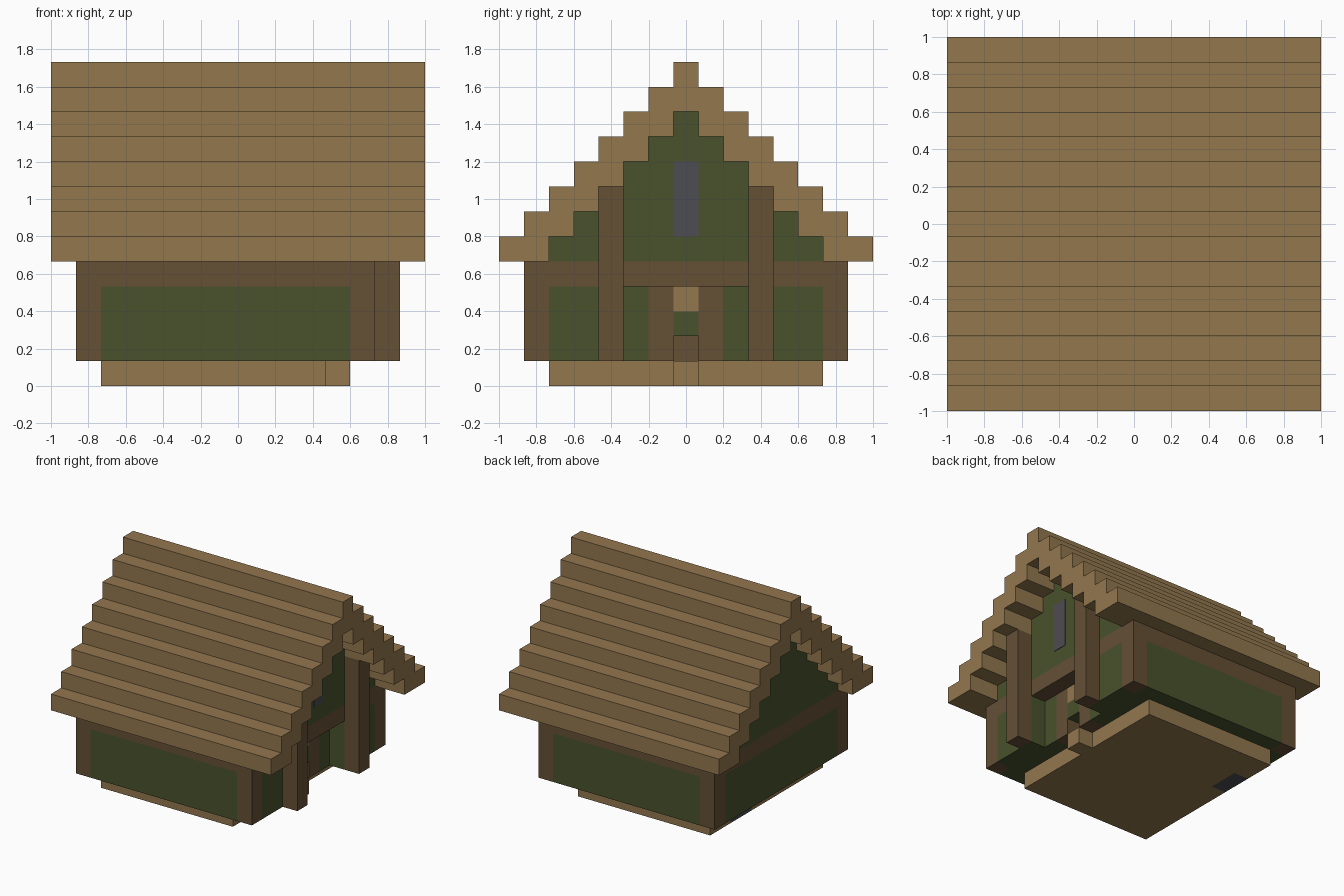
import bpy
import bmesh

if "Cube" in bpy.data.objects:
    bpy.data.objects.remove(bpy.data.objects["Cube"], do_unlink=True)

U = 2 / 15  # one building block


def material(name, rgb):
    m = bpy.data.materials.new(name)
    m.use_nodes = True
    color = (*rgb, 1)
    m.diffuse_color = color
    m.node_tree.nodes["Principled BSDF"].inputs["Base Color"].default_value = color
    return m


straw = material("straw tan", (0.288, 0.184, 0.076))
timber = material("timber brown", (0.130, 0.080, 0.036))
moss = material("moss green", (0.067, 0.084, 0.026))
slate = material("slate grey", (0.076, 0.072, 0.084))


def finish(name, bm, mat):
    bmesh.ops.recalc_face_normals(bm, faces=bm.faces)
    mesh = bpy.data.meshes.new(name)
    bm.to_mesh(mesh)
    bm.free()
    mesh.materials.append(mat)
    obj = bpy.data.objects.new(name, mesh)
    bpy.context.collection.objects.link(obj)
    return obj


def box(name, mat, xs, ys, zs):
    """Box from ranges measured in blocks."""
    bm = bmesh.new()
    bmesh.ops.create_cube(bm, size=1)
    for v in bm.verts:
        v.co = [U * (r[0] if c < 0 else r[1]) for c, r in zip(v.co, (xs, ys, zs))]
    return finish(name, bm, mat)


def pair(name, mat, xs, ys, zs):
    """Box and its mirror image across y = 0."""
    box(name + "_back", mat, xs, ys, zs)
    box(name + "_front", mat, xs, (-ys[1], -ys[0]), zs)


def extrude_profile(name, mat, profile, x0, x1):
    """Extrude a (y, z) outline along x."""
    bm = bmesh.new()
    face = bm.faces.new([bm.verts.new((x0 * U, y * U, z * U)) for y, z in profile])
    grown = bmesh.ops.extrude_face_region(bm, geom=[face])["geom"]
    moved = [g for g in grown if isinstance(g, bmesh.types.BMVert)]
    bmesh.ops.translate(bm, verts=moved, vec=((x1 - x0) * U, 0, 0))
    return finish(name, bm, mat)


def stairs(half_width, bottom, steps):
    """Right-hand stepped outline, climbing towards the ridge."""
    points = []
    for k in range(steps):
        points += [(half_width - k, bottom + k), (half_width - k, bottom + k + 1)]
    return points


def mirrored(points):
    return [(-y, z) for y, z in reversed(points)]


# Foundation with a grey hearth stone and a door step
box("foundation", straw, (-4.5, 3.5), (-5.5, 5.5), (0, 1))
box("foundation_end_front", straw, (-5.5, -4.5), (-5.5, 1.5), (0, 1))
box("foundation_end_back", straw, (-5.5, -4.5), (3.5, 5.5), (0, 1))
box("hearth_stone", slate, (-5.5, -4.5), (1.5, 3.5), (0, 1))
box("door_step", straw, (3.5, 4.5), (-0.5, 0.5), (0, 1))

# Walls between the timbers
WALL = (1, 4)
box("room_core", moss, (-5.5, 3.5), (-5.5, 5.5), WALL)
pair("long_wall", moss, (-5.5, 4.5), (5.5, 6.5), WALL)
box("rear_wall", moss, (-6.5, -5.5), (-5.5, 5.5), WALL)
pair("entrance_wall", moss, (4.5, 5.5), (2.5, 5.5), WALL)
pair("porch_wall", moss, (3.5, 4.5), (1.5, 5.5), WALL)

# Timber frame
for name, xs in (("rear_corner", (-6.5, -5.5)), ("entrance_corner", (4.5, 5.5))):
    pair(name, timber, xs, (5.5, 6.5), WALL)
box("ring_beam", timber, (-6.5, 5.5), (-6.5, 6.5), (4, 5))
pair("porch_post", timber, (5.5, 6.5), (2.5, 3.5), (1, 8))

# Recessed doorway
pair("door_frame", timber, (3.5, 4.5), (0.5, 1.5), WALL)
box("door_top", straw, (3.5, 4.5), (-0.5, 0.5), (3, 4))
box("door_middle", moss, (3.5, 4.5), (-0.5, 0.5), (2, 3))
box("door_back", timber, (3.5, 3.55), (-0.5, 0.5), (1, 2))

# Stepped gable filling the loft, with a window
gable = stairs(5.5, 5, 6)
extrude_profile("gable", moss, gable + mirrored(gable), -6.5, 5.5)
box("gable_window", slate, (5.5, 5.53), (-0.5, 0.5), (6, 9))

# Stepped roof, open underneath
outer = stairs(7.5, 5, 8)
inner = stairs(5.5, 5, 6)
extrude_profile("roof", straw, outer + mirrored(outer) + [(-y, z) for y, z in inner]
                + inner[::-1], -7.5, 7.5)
